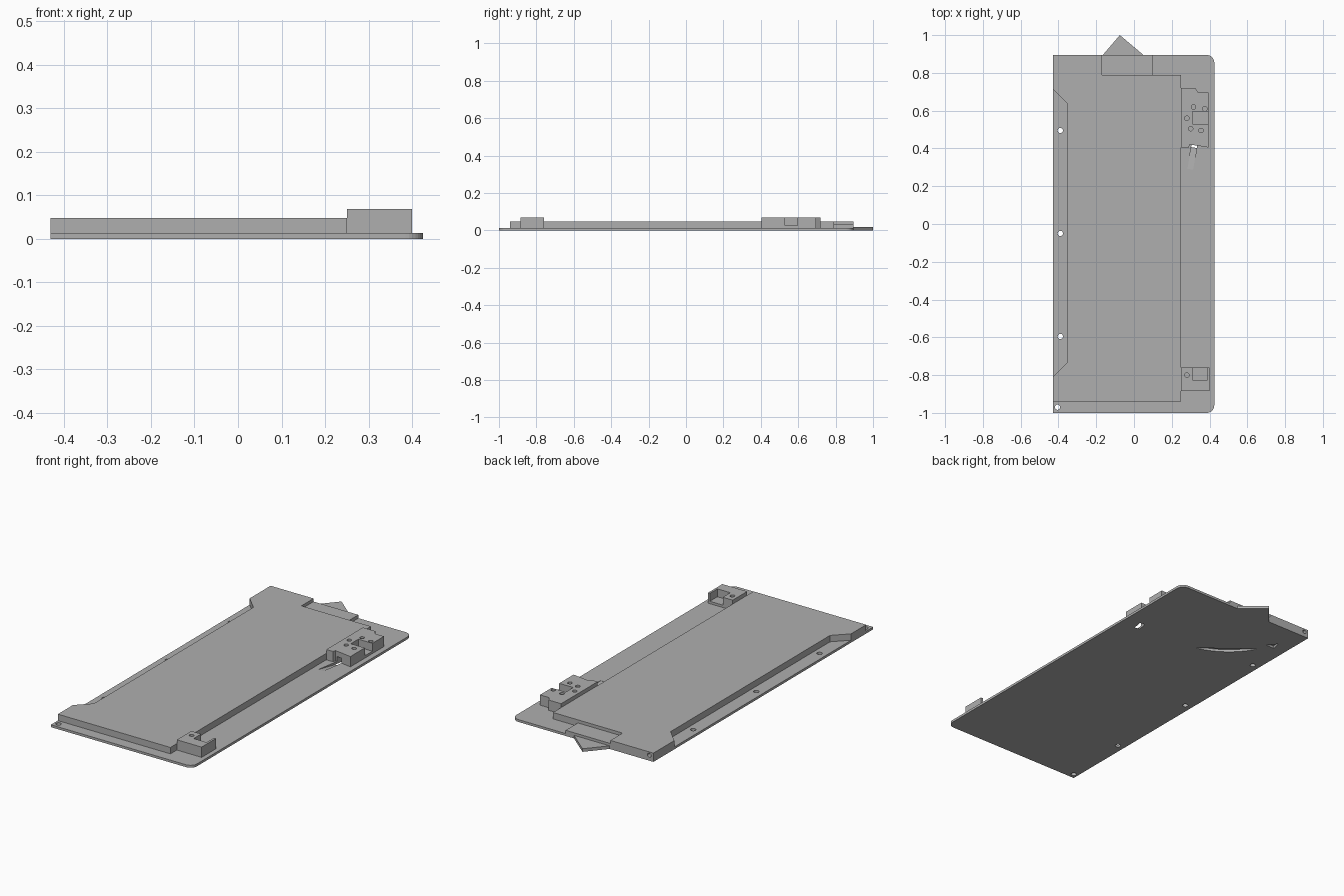
import bpy, bmesh, math
from mathutils import Matrix, Vector

cube = bpy.data.objects.get("Cube")
if cube:
    bpy.data.objects.remove(cube, do_unlink=True)

grey = bpy.data.materials.new("light_grey")
grey.use_nodes = True
colour = (0.43, 0.43, 0.43, 1)
grey.diffuse_color = colour
grey.node_tree.nodes["Principled BSDF"].inputs["Base Color"].default_value = colour


def prism(name, outline, z0, z1, matrix=None):
    """Extrude a closed outline from z0 to z1."""
    bm = bmesh.new()
    face = bm.faces.new([bm.verts.new((x, y, z0)) for x, y in outline])
    top = bmesh.ops.extrude_face_region(bm, geom=[face])["geom"]
    verts = [v for v in top if isinstance(v, bmesh.types.BMVert)]
    bmesh.ops.translate(bm, verts=verts, vec=(0, 0, z1 - z0))
    if matrix:
        bm.transform(matrix)
    bmesh.ops.recalc_face_normals(bm, faces=bm.faces)
    mesh = bpy.data.meshes.new(name)
    bm.to_mesh(mesh)
    bm.free()
    mesh.materials.append(grey)
    ob = bpy.data.objects.new(name, mesh)
    bpy.context.collection.objects.link(ob)
    return ob


def rect(x0, x1, y0, y1):
    return [(x0, y0), (x1, y0), (x1, y1), (x0, y1)]


def arc(cx, cy, r, start, end, n):
    angles = [math.radians(start + (end - start) * i / n) for i in range(n + 1)]
    return [(cx + r * math.cos(a), cy + r * math.sin(a)) for a in angles]


def round_hole(x, y, r, z0, z1):
    return prism("cutter", arc(x, y, r, 0, 345, 23), z0, z1)


def cable_slot(start, end):
    """Ramp that sinks from the plate surface down through its underside."""
    a, b = Vector((*start, 0)), Vector((*end, 0))
    d = (b - a).normalized()
    side = d.cross(Vector((0, 0, 1)))
    m = Matrix((d, (0, 0, 1), side)).transposed().to_4x4()
    m.translation = a
    ramp = [(0, 0.012), (0, 0.04), (0.17, 0.04), (0.17, -0.01), (0.155, -0.004)]
    return prism("cutter", ramp, -0.015, 0.015, m)


def cut(ob, cutters):
    for c in cutters:
        mod = ob.modifiers.new("cut", "BOOLEAN")
        mod.operation = "DIFFERENCE"
        mod.solver = "EXACT"
        mod.object = c
    graph = bpy.context.evaluated_depsgraph_get()
    mesh = bpy.data.meshes.new_from_object(ob.evaluated_get(graph))
    ob.modifiers.clear()
    ob.data = mesh
    for c in cutters:
        bpy.data.objects.remove(c, do_unlink=True)


def slots():
    return [cable_slot((0.298, 0.29), (0.32, 0.42)),
            cable_slot((0.385, 0.83), (0.36, 0.70))]


T, DECK, TOP = 0.013, 0.048, 0.069
R = 0.04

# Base plate with two rounded corners, screw holes and underside slits
plate = prism("base_plate",
              [(-0.43, -1)] + arc(0.425 - R, -1 + R, R, -90, 0, 8)
              + arc(0.425 - R, 0.895 - R, R, 0, 90, 8) + [(-0.43, 0.895)], 0, T)
screws = [(-0.39, 0.495), (-0.39, -0.05), (-0.39, -0.595), (-0.405, -0.97)]
chord_a, chord_b = Vector((-0.30, 0.64)), Vector((-0.043, 0.44))
bulge = Vector((-0.65, -0.76)) * 0.035
crescent = []
for i in range(13):
    t = i / 12
    crescent.append(chord_a.lerp(chord_b, t) + bulge * 4 * t * (1 - t))
cut(plate, [round_hole(x, y, 0.014, -0.1, 0.1) for x, y in screws] + slots()
    + [prism("cutter", crescent, -0.1, 0.1),
       prism("cutter", [(-0.35, 0.75), (-0.36, 0.70), (-0.31, 0.70)], -0.1, 0.1)])

# Raised deck, cut back along the screw side and at the rear
deck = prism("raised_deck",
             [(-0.43, -0.94), (0.25, -0.94), (0.25, 0.79), (-0.17, 0.79),
              (-0.17, 0.895), (-0.43, 0.895), (-0.43, 0.715), (-0.355, 0.64),
              (-0.355, -0.735), (-0.43, -0.81)], T, DECK)
bore = Matrix.Translation((-0.405, 0.90, 0.03)) @ Matrix.Rotation(math.pi / 2, 4, "X")
cut(deck, [prism("cutter", arc(0, 0, 0.011, 0, 345, 23), 0, 0.06, bore)])

# Low rear step and the pointed tongue below it
prism("rear_step", rect(-0.17, 0.10, 0.79, 0.895), T, 0.031)
prism("pointed_tongue", [(-0.165, 0.85), (0.05, 0.85), (0.05, 0.895),
                         (-0.075, 1.0), (-0.165, 0.895)], 0, 0.017)

# Rear bracket with pin holes, open notch and cable tunnels
rear = prism("rear_bracket",
             [(0.25, 0.405), (0.29, 0.405), (0.295, 0.42), (0.335, 0.415),
              (0.395, 0.405), (0.395, 0.695), (0.34, 0.695), (0.325, 0.72),
              (0.25, 0.72)], T, TOP)
pins = [(0.28, 0.56), (0.315, 0.62), (0.375, 0.61), (0.30, 0.505), (0.355, 0.495)]
cut(rear, [prism("cutter", rect(0.31, 0.45, 0.53, 0.595), 0.026, 0.1)] + slots()
    + [round_hole(x, y, 0.012, 0.03, 0.1) for x, y in pins])

# Front bracket with a pocket open to the rear
front = prism("front_bracket", rect(0.25, 0.40, -0.885, -0.76), T, TOP)
cut(front, [prism("cutter", rect(0.31, 0.388, -0.825, -0.7), 0.026, 0.1),
            round_hole(0.28, -0.80, 0.012, 0.03, 0.1)])
